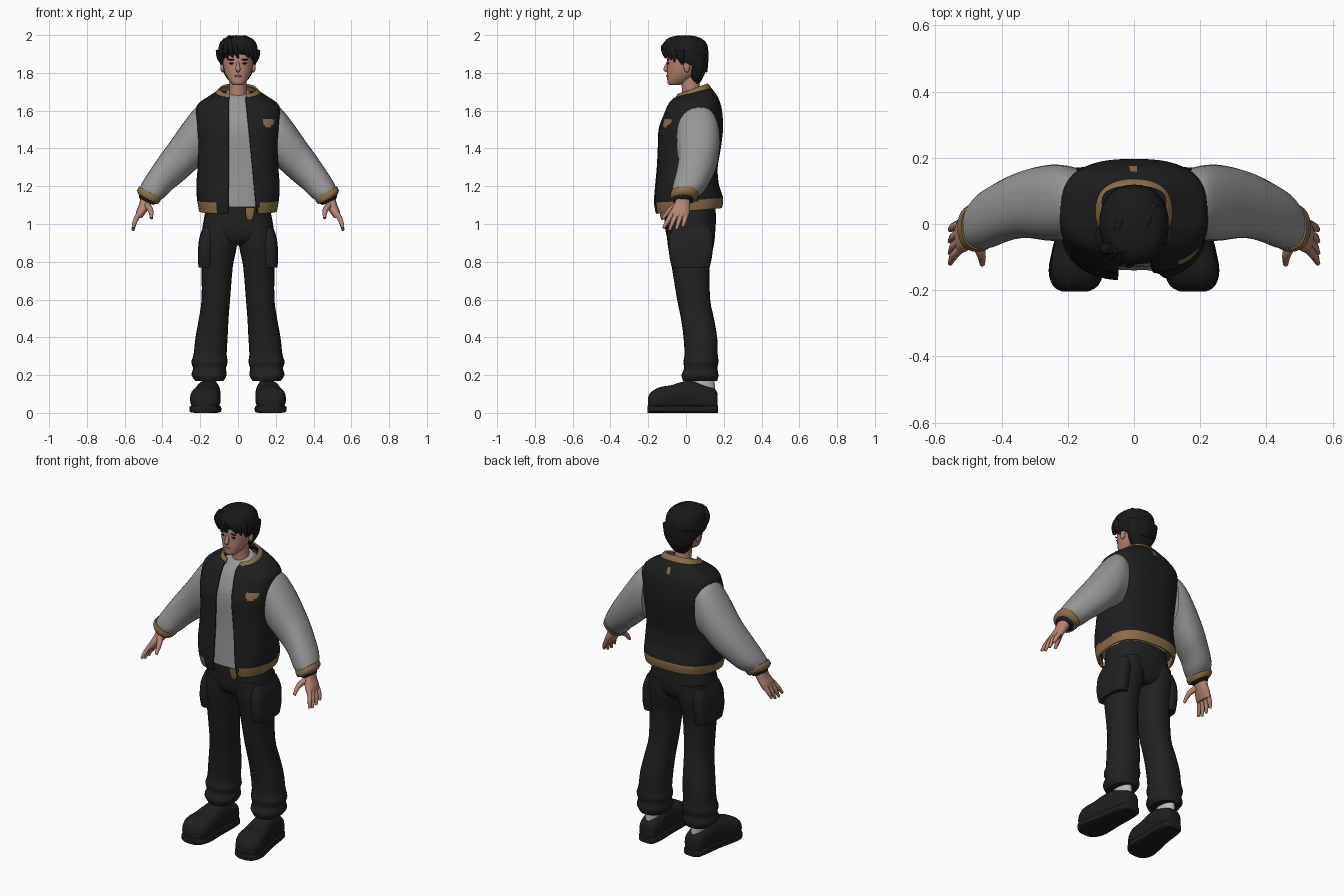
import bpy, bmesh, math
from mathutils import Vector, Matrix


def material(name, *rgb):
    m = bpy.data.materials.new(name)
    m.diffuse_color = (*rgb, 1)
    return m


JACKET = material("jacket black", 0.013, 0.013, 0.014)
TROUSER = material("trouser black", 0.015, 0.015, 0.016)
SHOE = material("shoe black", 0.013, 0.013, 0.013)
HAIR = material("hair black", 0.010, 0.010, 0.011)
GREY = material("cloth grey", 0.31, 0.31, 0.31)
SOCK = material("sock light grey", 0.5, 0.5, 0.5)
TAN = material("trim tan", 0.26, 0.155, 0.06)
SKIN = material("skin", 0.47, 0.235, 0.17)
LIP = material("lip", 0.32, 0.12, 0.09)


def finish(bm, name, mats, rule=None, solid=0):
    """Turn a bmesh into a smooth object; rule(center) picks the material."""
    bmesh.ops.recalc_face_normals(bm, faces=bm.faces)
    for f in bm.faces:
        f.smooth = True
        if rule:
            f.material_index = rule(f.calc_center_median())
    me = bpy.data.meshes.new(name)
    bm.to_mesh(me)
    bm.free()
    ob = bpy.data.objects.new(name, me)
    bpy.context.collection.objects.link(ob)
    for m in mats:
        me.materials.append(m)
    bpy.ops.object.select_all(action='DESELECT')
    ob.select_set(True)
    bpy.context.view_layer.objects.active = ob
    bpy.ops.object.shade_smooth_by_angle(angle=math.radians(50))
    if solid:
        mod = ob.modifiers.new("thickness", 'SOLIDIFY')
        mod.thickness, mod.offset = solid, 0
    return ob


def spline(keys, steps):
    """Smooth interpolation of (centre, u, v) section keys."""
    rows = []
    for i in range(len(keys) - 1):
        a, b, c, d = (keys[min(max(j, 0), len(keys) - 1)] for j in range(i - 1, i + 3))
        for k in range(steps):
            t = k / steps
            rows.append([q + 0.5 * t * ((r - p) + t * (2*p - 5*q + 4*r - s + t * (3*(q - r) + s - p)))
                         for p, q, r, s in zip(a, b, c, d)])
    rows.append(list(keys[-1]))
    return rows


def power(x, p):
    return math.copysign(abs(x) ** p, x)


def loft(name, keys, mats, n=24, steps=4, p=1.0, gap=None, rule=None, solid=0, cap=True):
    """Skin rounded sections; gap(z) gives the x edges of a front opening."""
    bm = bmesh.new()
    rows = []
    for c, u, v in spline(keys, steps):
        a, b = 0, 2 * math.pi
        if gap:
            xl, xr = gap(c.z)
            a = math.asin(min(1, xr / u.x) ** (1 / p))
            b -= math.asin(min(1, -xl / u.x) ** (1 / p))
        angles = [a + (b - a) * i / n for i in range(n + 1 if gap else n)]
        rows.append([bm.verts.new(c + u * power(math.sin(t), p) - v * power(math.cos(t), p))
                     for t in angles])
    for r, s in zip(rows, rows[1:]):
        for i in range(n):
            j = (i + 1) % len(r)
            bm.faces.new((r[i], r[j], s[j], s[i]))
    if cap and not gap:
        bm.faces.new(rows[0])
        bm.faces.new(rows[-1])
    return finish(bm, name, mats, rule, solid)


def level(z, x0, x1, y0, y1, tilt=0.0):
    """Horizontal section from its extents; tilt raises the back."""
    return (Vector(((x0 + x1) / 2, (y0 + y1) / 2, z)), Vector(((x1 - x0) / 2, 0, 0)),
            Vector((0, (y1 - y0) / 2, tilt)))


def body(z, w, y0, y1, tilt=0.0):
    return level(z, -w, w, y0, y1, tilt)


def side_level(s, z, x0, x1, y0, y1):
    return level(z, *sorted((s * x0, s * x1)), y0, y1)


def arm(s, xt, zt, xb, zb, y0, y1):
    """Sleeve section from its upper and lower edge points and depth."""
    return (Vector((s * (xt + xb) / 2, (y0 + y1) / 2, (zt + zb) / 2)),
            Vector((s * (xt - xb) / 2, 0, (zt - zb) / 2)), Vector((0, (y1 - y0) / 2, 0)))


def tube(name, pts, radii, mat, flat=1.0, n=10, steps=3):
    pts = [Vector(q) for q in pts]
    keys = []
    for i, q in enumerate(pts):
        t = (pts[min(i + 1, len(pts) - 1)] - pts[max(i - 1, 0)]).normalized()
        u = t.cross(Vector((0.3, 1, 0))).normalized()
        keys.append((q, u * radii[i] * flat, t.cross(u) * radii[i]))
    return loft(name, keys, [mat], n, steps)


def blob(name, pos, size, mat):
    bm = bmesh.new()
    bmesh.ops.create_uvsphere(bm, u_segments=14, v_segments=8, radius=1,
                              matrix=Matrix.Translation(pos) @ Matrix.Diagonal((*size, 1)))
    return finish(bm, name, [mat])


# Shirt and open jacket
loft("shirt", [body(1.09, .17, -.14, .14), body(1.3, .18, -.13, .14), body(1.5, .18, -.127, .16),
               body(1.6, .16, -.092, .15), body(1.66, .1, -.06, .12, .012), body(1.695, .06, -.036, .085, .02)],
     [GREY], 40, 4, .75)


def front_gap(z):
    return -.048, .10 - .06 * min(1, max(0, (z - 1.06) / .6))


def jacket_trim(c):
    hem = c.z < 1.118 + .1 * max(0, c.y) and (abs(c.x) > .11 or c.y > 0)
    crest = c.y < 0 and 1.51 < c.z < 1.557 and abs(c.x - .157) < .03 - max(0, 1.53 - c.z)
    label = c.y > 0 and abs(c.x) < .012 and 1.655 < c.z < 1.685
    return int(hem or crest or label)


loft("jacket", [body(1.07, .2, -.155, .185, .015), body(1.125, .21, -.165, .19, .012),
                body(1.2, .215, -.16, .168, .01), body(1.3, .208, -.15, .162), body(1.4, .208, -.145, .178),
                body(1.5, .217, -.14, .19), body(1.58, .22, -.112, .187), body(1.63, .208, -.09, .178),
                body(1.665, .16, -.07, .16, .01), body(1.69, .112, -.055, .132, .024)],
     [JACKET, TAN], 110, 8, .75, front_gap, jacket_trim, .012)
loft("collar", [body(1.683, .116, -.06, .135, .024), body(1.7, .108, -.052, .125, .026),
                body(1.712, .094, -.045, .112, .028)],
     [TAN], 48, 3, .85, lambda z: (-.045, .045), None, .01)

# Trouser seat and hanging belt end
loft("trouser_seat", [body(.885, .08, -.05, .11), body(.91, .14, -.09, .14), body(.96, .186, -.108, .155),
                      body(1.04, .178, -.115, .158), body(1.1, .165, -.115, .155)], [TROUSER], 32, 3, .8)
loft("belt_end", [level(1.02, .05, .075, -.13, -.118), level(1.05, .04, .085, -.138, -.118),
                  level(1.088, .04, .09, -.142, -.118)], [TAN], 16, 2, .4)

for s, tag in ((1, "left"), (-1, "right")):
    # Sleeve and cuff
    loft(tag + "_sleeve", [arm(s, .17, 1.625, .18, 1.31, -.04, .17), arm(s, .215, 1.622, .215, 1.295, -.05, .178),
                           arm(s, .275, 1.555, .25, 1.265, -.05, .178), arm(s, .36, 1.435, .295, 1.225, -.042, .163),
                           arm(s, .425, 1.345, .345, 1.185, -.052, .138), arm(s, .498, 1.235, .385, 1.145, -.072, .1),
                           arm(s, .522, 1.185, .415, 1.125, -.075, .062)], [GREY], 28, 4, .9)
    loft(tag + "_cuff", [arm(s, .522, 1.2, .405, 1.135, -.078, .065), arm(s, .534, 1.178, .414, 1.116, -.084, .062),
                         arm(s, .527, 1.155, .426, 1.104, -.078, .05)], [TAN], 28, 3, .9)
    loft(tag + "_cuff_lining", [arm(s, .525, 1.16, .43, 1.11, -.07, .042), arm(s, .522, 1.135, .447, 1.1, -.06, .03)],
         [JACKET], 20, 1)
    # Hand
    loft(tag + "_palm", [arm(s, .515, 1.16, .455, 1.12, -.05, .022), arm(s, .522, 1.11, .468, 1.09, -.065, .022),
                         arm(s, .538, 1.07, .492, 1.055, -.085, .02), arm(s, .543, 1.04, .51, 1.03, -.09, .012)],
         [SKIN], 16, 3, .85)
    for i, (y, z) in enumerate(((-.12, .978), (-.088, .966), (-.052, .97), (-.018, .985))):
        k = -.074 + .025 * i
        tube(f"{tag}_finger_{i + 1}", [(s * .524, k, 1.055), (s * .545, (k + y) / 2, 1.015), (s * .556, y, z)],
             (.014, .0125, .007), SKIN)
    tube(tag + "_thumb", [(s * .49, -.035, 1.105), (s * .463, -.085, 1.075), (s * .458, -.122, 1.03)],
         (.02, .015, .008), SKIN)
    # Trouser leg with side pocket
    legs = ((1.0, .0, .183, -.1, .155), (.92, .0, .193, -.1, .152), (.85, .012, .197, -.09, .14),
            (.77, .028, .193, -.075, .125), (.6, .042, .193, -.047, .128), (.5, .05, .207, -.027, .148),
            (.4, .055, .225, -.013, .165), (.31, .06, .235, -.008, .168), (.27, .055, .247, -.014, .172),
            (.235, .064, .238, -.01, .166), (.2, .06, .246, -.024, .172), (.168, .078, .225, -.015, .165))
    loft(tag + "_trouser_leg", [side_level(s, *k) for k in legs], [TROUSER], 24, 3, .85)
    loft(tag + "_side_pocket", [side_level(s, .77, .13, .209, -.075, .125), side_level(s, .83, .13, .213, -.088, .138),
                                side_level(s, .92, .12, .206, -.09, .145), side_level(s, .985, .11, .185, -.07, .13)],
         [TROUSER], 24, 3, .6)
    # Ankle: bare in front, sock behind
    loft(tag + "_ankle", [side_level(s, .1, .112, .19, .0, .155), side_level(s, .19, .115, .19, .01, .15)],
         [SKIN, SOCK], 20, 2, 1, None, lambda c: int(c.y > .06))
    # Shoe upper and sole, skinned from heel to toe
    shoe = ((.168, .15, .03, .085), (.155, .15, .05, .115), (.1, .152, .06, .14), (.03, .157, .064, .162),
            (-.03, .163, .069, .152), (-.08, .168, .076, .136), (-.14, .174, .08, .126), (-.185, .177, .064, .1),
            (-.202, .178, .035, .07))
    loft(tag + "_shoe", [(Vector((s * x, y, .01 + h / 2)), Vector((w, 0, 0)), Vector((0, 0, h / 2)))
                         for y, x, w, h in shoe], [SHOE], 24, 3, .75)
    loft(tag + "_sole", [(Vector((s * x, y * 1.01, .02)), Vector((w + .004, 0, 0)), Vector((0, 0, .02)))
                         for y, x, w, h in shoe], [SHOE], 16, 3, .4)
    # Ear, eye, brow and sideburn
    blob(tag + "_ear", (s * .083, .004, 1.832), (.011, .017, .03), SKIN)
    blob(tag + "_eye", (s * .034, -.094, 1.85), (.014, .005, .005), HAIR)
    blob(tag + "_brow", (s * .036, -.096, 1.87), (.02, .005, .004), HAIR)
    tube(tag + "_sideburn", [(s * .09, -.03, 1.92), (s * .09, -.025, 1.88), (s * .082, -.018, 1.845)],
         (.028, .022, .006), HAIR)

# Neck, head and face
loft("neck", [body(1.64, .055, -.02, .085), body(1.7, .046, -.02, .075), body(1.8, .046, -.03, .07)], [SKIN], 24, 3)
loft("head", [body(1.735, .02, -.085, -.04), body(1.745, .038, -.097, -.01), body(1.785, .064, -.1, .05),
              body(1.83, .077, -.1, .08), body(1.88, .082, -.1, .1), body(1.93, .078, -.09, .09),
              body(1.96, .05, -.05, .05)], [SKIN], 32, 4, .9)
tube("nose", [(0, -.095, 1.86), (0, -.104, 1.835), (0, -.107, 1.818), (0, -.096, 1.808)],
     (.006, .01, .013, .008), SKIN)
blob("lips", (0, -.099, 1.783), (.021, .006, .006), LIP)

# Hair: cap, nape and swept fringe locks
loft("hair_cap", [body(1.85, .094, -.1, .112, -.05), body(1.875, .102, -.112, .117, -.03),
                  body(1.91, .105, -.12, .119, -.012), body(1.95, .099, -.121, .112),
                  body(1.98, .078, -.1, .085), body(1.995, .04, -.06, .045), body(1.998, .01, -.02, .01)],
     [HAIR], 32, 4, .92)
loft("hair_nape", [body(1.745, .035, .045, .072), body(1.775, .062, .02, .09), body(1.83, .088, .018, .11),
                   body(1.9, .098, .018, .116)], [HAIR], 28, 4, .8)
for i, (x, z) in enumerate(((-.088, 1.86), (-.062, 1.872), (-.034, 1.882), (-.006, 1.876),
                            (.05, 1.88), (.07, 1.868), (.09, 1.855))):
    y = -.113 + 5.5 * x * x
    tube(f"fringe_lock_{i + 1}", [(x * .5 - .02, -.07, 1.975), (x * .9 - .008, y - .002, 1.935),
                                  (x, y + .004, 1.9), (x + .008, y + .007, z)], (.022, .02, .016, .003), HAIR, .7)
for i, x in enumerate((-.05, -.015, .03)):
    tube(f"crown_lock_{i + 1}", [(x + .03, .06, 1.965), (x + .005, 0, 1.985), (x - .02, -.07, 1.972)],
         (.016, .015, .005), HAIR)
